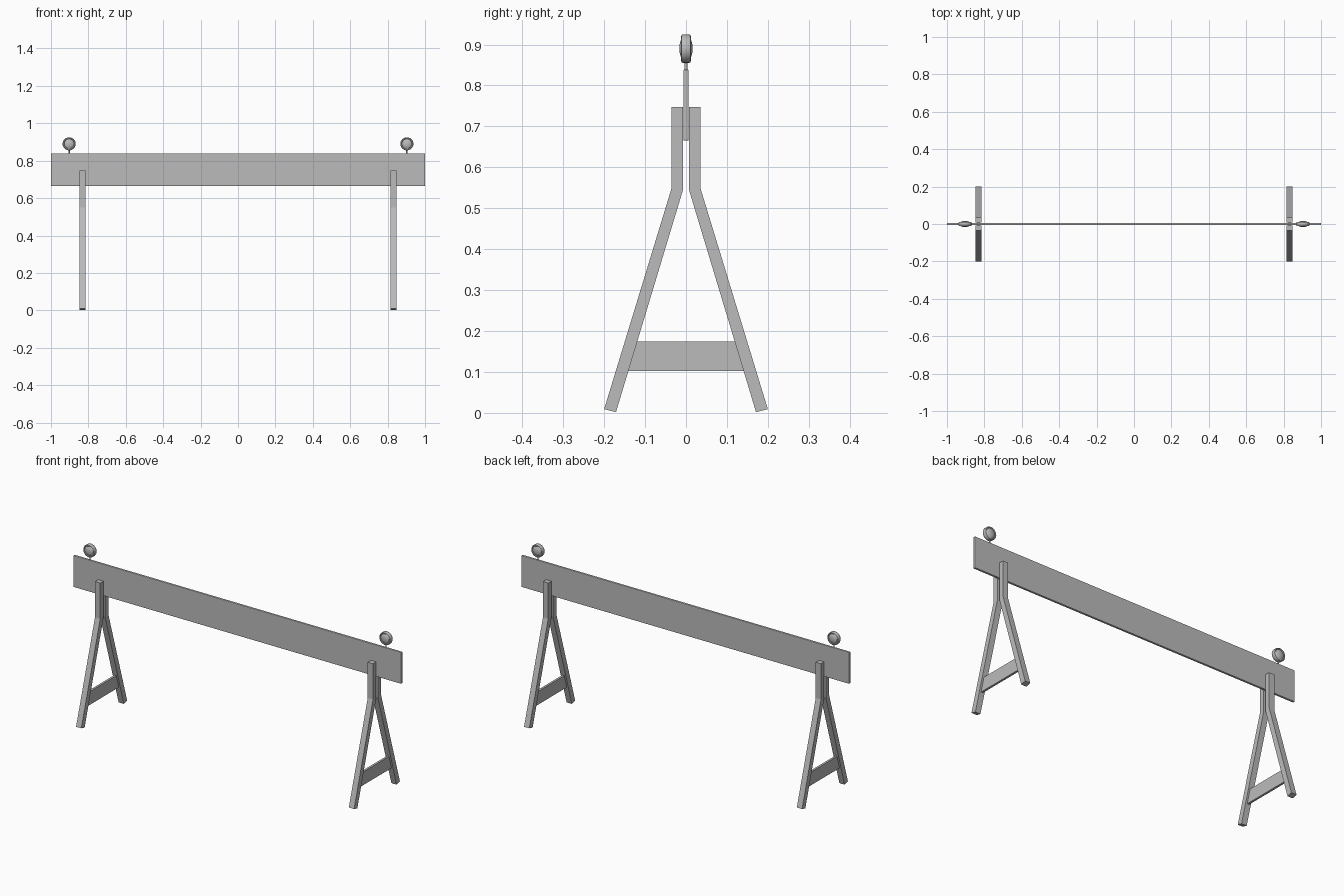
import bpy, bmesh, math
from mathutils import Matrix

cube = bpy.data.objects.get("Cube")
if cube:
    bpy.data.objects.remove(cube, do_unlink=True)

# One plain grey for everything
grey = bpy.data.materials.new("plain_grey")
grey.use_nodes = True
GREY = (0.5, 0.5, 0.5, 1)
grey.diffuse_color = GREY
grey.node_tree.nodes["Principled BSDF"].inputs["Base Color"].default_value = GREY


def finish(bm, name, smooth=False):
    bmesh.ops.recalc_face_normals(bm, faces=bm.faces)
    mesh = bpy.data.meshes.new(name)
    bm.to_mesh(mesh)
    bm.free()
    mesh.materials.append(grey)
    obj = bpy.data.objects.new(name, mesh)
    bpy.context.collection.objects.link(obj)
    if smooth:
        bpy.ops.object.select_all(action="DESELECT")
        obj.select_set(True)
        bpy.context.view_layer.objects.active = obj
        bpy.ops.object.shade_smooth_by_angle(angle=math.radians(35))
    return obj


def plate(name, profile, x, width):
    """Extrude a (y, z) outline along x, centred on x."""
    bm = bmesh.new()
    face = bm.faces.new([bm.verts.new((x - width / 2, y, z)) for y, z in profile])
    new = bmesh.ops.extrude_face_region(bm, geom=[face])["geom"]
    bmesh.ops.translate(bm, vec=(width, 0, 0),
                        verts=[v for v in new if isinstance(v, bmesh.types.BMVert)])
    return finish(bm, name)


def lathe(name, profile, x, z):
    """Spin a (radius, y) outline about the y axis through (x, z)."""
    bm = bmesh.new()
    verts = [bm.verts.new((r, y, 0)) for r, y in profile]
    edges = [bm.edges.new(pair) for pair in zip(verts, verts[1:])]
    bmesh.ops.spin(bm, geom=verts + edges, axis=(0, 1, 0), cent=(0, 0, 0),
                   angle=math.tau, steps=24, use_duplicate=False)
    bmesh.ops.remove_doubles(bm, verts=bm.verts, dist=0.0001)
    bmesh.ops.translate(bm, vec=(x, 0, z), verts=bm.verts)
    return finish(bm, name, True)


# Long board with softened edges
bm = bmesh.new()
bmesh.ops.create_cube(bm, size=1, matrix=Matrix.Translation((0, 0, 0.752))
                      @ Matrix.Diagonal((2, 0.013, 0.174, 1)))
board = finish(bm, "board")
bevel = board.modifiers.new("soft_edges", "BEVEL")
bevel.width = 0.003
bevel.segments = 2

LEG = [(0.007, 0.747), (0.035, 0.747), (0.035, 0.55),
       (0.2, 0.009), (0.171, 0.002), (0.007, 0.546)]
BRACE = [(-0.141, 0.102), (0.141, 0.102), (0.119, 0.175), (-0.119, 0.175)]
# Lamp outline: domed lens, groove, rim, and the same behind
HALF = [(0, 0.016), (0.01, 0.0155), (0.018, 0.0135), (0.023, 0.011),
        (0.026, 0.009), (0.029, 0.012), (0.033, 0.011), (0.035, 0.007)]
LAMP = HALF + [(r, -y) for r, y in reversed(HALF)]

for side, label in ((1, "left"), (-1, "right")):
    # Bent trestle legs and the low brace between them
    for depth, end in ((-1, "front"), (1, "back")):
        plate(f"{label}_{end}_leg", [(depth * y, z) for y, z in LEG], side * 0.832, 0.032)
    plate(f"{label}_brace", BRACE, side * 0.832, 0.012)

    # Warning lamp on a short stem with a small foot block
    x = side * 0.903
    lathe(f"{label}_lamp", LAMP, x, 0.89)
    bm = bmesh.new()
    bmesh.ops.create_cone(bm, cap_ends=True, segments=12, radius1=0.0035, radius2=0.0035,
                          depth=0.03, matrix=Matrix.Translation((x, 0, 0.848)))
    finish(bm, f"{label}_lamp_stem", True)
    bm = bmesh.new()
    bmesh.ops.create_cube(bm, size=1, matrix=Matrix.Translation((x, 0, 0.86))
                          @ Matrix.Diagonal((0.016, 0.02, 0.008, 1)))
    finish(bm, f"{label}_lamp_foot")
